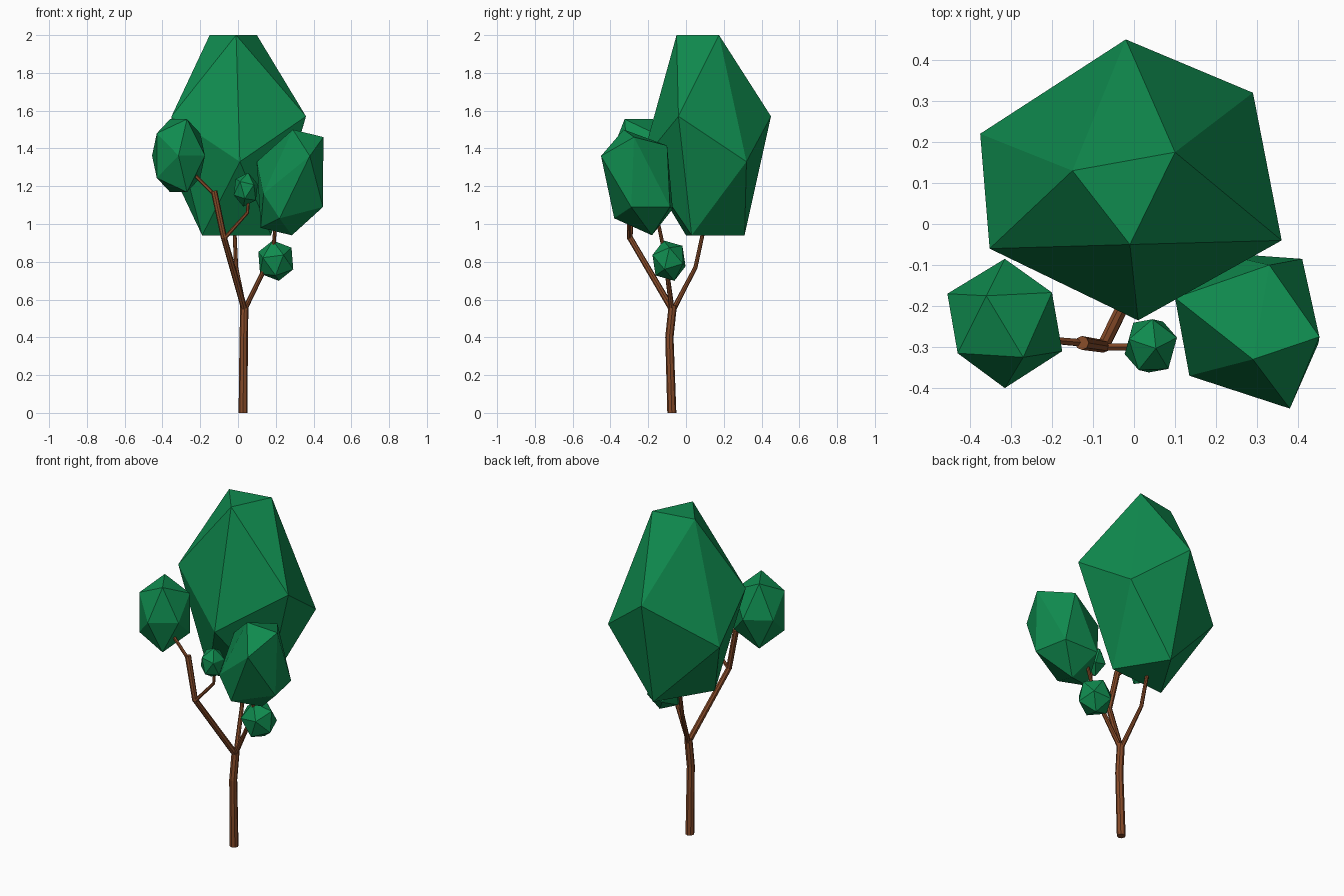
import bpy, bmesh, math
from mathutils import Vector, Matrix, Euler

if "Cube" in bpy.data.objects:
    bpy.data.objects.remove(bpy.data.objects["Cube"])


def material(name, color):
    m = bpy.data.materials.new(name)
    m.diffuse_color = (*color, 1)
    m.use_nodes = True
    m.node_tree.nodes["Principled BSDF"].inputs["Base Color"].default_value = m.diffuse_color
    return m


LEAF = material("leaf_green", (0.005, 0.26, 0.078))
BARK = material("bark_brown", (0.24, 0.07, 0.022))


def finish(bm, name, mat):
    bmesh.ops.recalc_face_normals(bm, faces=bm.faces)
    me = bpy.data.meshes.new(name)
    bm.to_mesh(me)
    bm.free()
    me.materials.append(mat)
    ob = bpy.data.objects.new(name, me)
    bpy.context.collection.objects.link(ob)
    return ob


def hull(name, points):
    """Faceted leaf clump: convex hull of twelve stretched icosahedron corners."""
    bm = bmesh.new()
    for p in points:
        bm.verts.new(p)
    bmesh.ops.convex_hull(bm, input=bm.verts)
    return finish(bm, name, LEAF)


def ico(name, center, size, rot):
    """Small leaf clump: rotated, scaled icosahedron."""
    bm = bmesh.new()
    mat = (Matrix.Translation(center) @ Matrix.Diagonal((*size, 1))
           @ Euler([math.radians(a) for a in rot]).to_matrix().to_4x4())
    bmesh.ops.create_icosphere(bm, subdivisions=1, radius=1, matrix=mat)
    return finish(bm, name, LEAF)


def tube(name, path, sides=8):
    """Tapered limb along (x, y, z, radius) points."""
    bm = bmesh.new()
    pts = [Vector(p[:3]) for p in path]
    rings = []
    for i, p in enumerate(pts):
        d = Vector((0, 0, 0))
        if i > 0:
            d += (p - pts[i - 1]).normalized()
        if i < len(pts) - 1:
            d += (pts[i + 1] - p).normalized()
        if i == 0 and p.z == 0:
            d = Vector((0, 0, 1))
        q = Vector((0, 0, 1)).rotation_difference(d.normalized())
        rings.append([bm.verts.new(p + q @ Vector((
            path[i][3] * math.cos(math.tau * k / sides),
            path[i][3] * math.sin(math.tau * k / sides), 0))) for k in range(sides)])
    for a, b in zip(rings, rings[1:]):
        for k in range(sides):
            j = (k + 1) % sides
            bm.faces.new((a[k], a[j], b[j], b[k]))
    bm.faces.new(rings[0])
    bm.faces.new(rings[-1])
    return finish(bm, name, BARK)


# Trunk and limbs
tube("trunk", [(0.027, -0.075, 0, 0.024), (0.03, -0.088, 0.40, 0.022),
               (0.034, -0.07, 0.57, 0.022)])
tube("left_branch", [(0.034, -0.075, 0.55, 0.017), (-0.075, -0.298, 0.93, 0.016),
                     (-0.127, -0.29, 1.175, 0.017)])
tube("left_twig", [(-0.125, -0.29, 1.155, 0.010), (-0.24, -0.28, 1.27, 0.009)], 6)
tube("inner_twig", [(-0.075, -0.30, 0.92, 0.010), (0.05, -0.30, 1.06, 0.009),
                    (0.055, -0.30, 1.13, 0.008)], 6)
tube("right_branch", [(0.036, -0.075, 0.55, 0.014), (0.13, -0.10, 0.74, 0.012),
                      (0.19, -0.125, 0.90, 0.010), (0.20, -0.15, 1.02, 0.009)])
tube("low_twig", [(0.13, -0.10, 0.74, 0.009), (0.20, -0.09, 0.80, 0.008)], 6)
tube("back_branch", [(0.032, -0.065, 0.55, 0.014), (-0.01, 0.05, 0.77, 0.011),
                     (-0.02, 0.10, 1.0, 0.010)])

# Main crown: top triangle, two middle rings, bottom triangle
hull("main_crown", [
    (-0.15, 0.13, 2.0), (0.10, 0.175, 2.0), (-0.01, -0.05, 2.0),
    (0.36, -0.04, 1.57), (-0.02, 0.45, 1.57), (-0.352, -0.06, 1.57),
    (0.01, -0.235, 1.33), (0.29, 0.32, 1.33), (-0.375, 0.22, 1.33),
    (0.175, 0.03, 0.94), (-0.19, 0.0, 0.94), (0.0, 0.31, 0.94)])

# Right clump
hull("right_clump", [
    (0.29, -0.33, 1.50), (0.452, -0.275, 1.46), (0.38, -0.45, 1.36),
    (0.135, -0.37, 1.16), (0.10, -0.18, 1.33), (0.33, -0.10, 1.415),
    (0.45, -0.29, 1.09), (0.41, -0.085, 1.09), (0.20, -0.07, 1.08),
    (0.22, -0.38, 1.03), (0.12, -0.25, 0.98), (0.285, -0.18, 0.94)])

# Left clump: mirrored top to bottom about its middle height
cz = 1.362
left = [(-0.455, -0.17, cz), (-0.315, -0.085, cz),
        (-0.175, -0.31, cz), (-0.315, -0.40, cz)]
for s in (1, -1):
    left += [(-0.36, -0.175, cz + s * 0.193), (-0.27, -0.325, cz + s * 0.193),
             (-0.20, -0.167, cz + s * 0.118), (-0.43, -0.315, cz + s * 0.118)]
hull("left_clump", left)

# Two small clumps
ico("inner_clump", (0.041, -0.297, 1.182), (0.07, 0.076, 0.092), (8, 8, 20))
ico("low_clump", (0.20, -0.09, 0.806), (0.105, 0.099, 0.113), (15, -12, 10))
